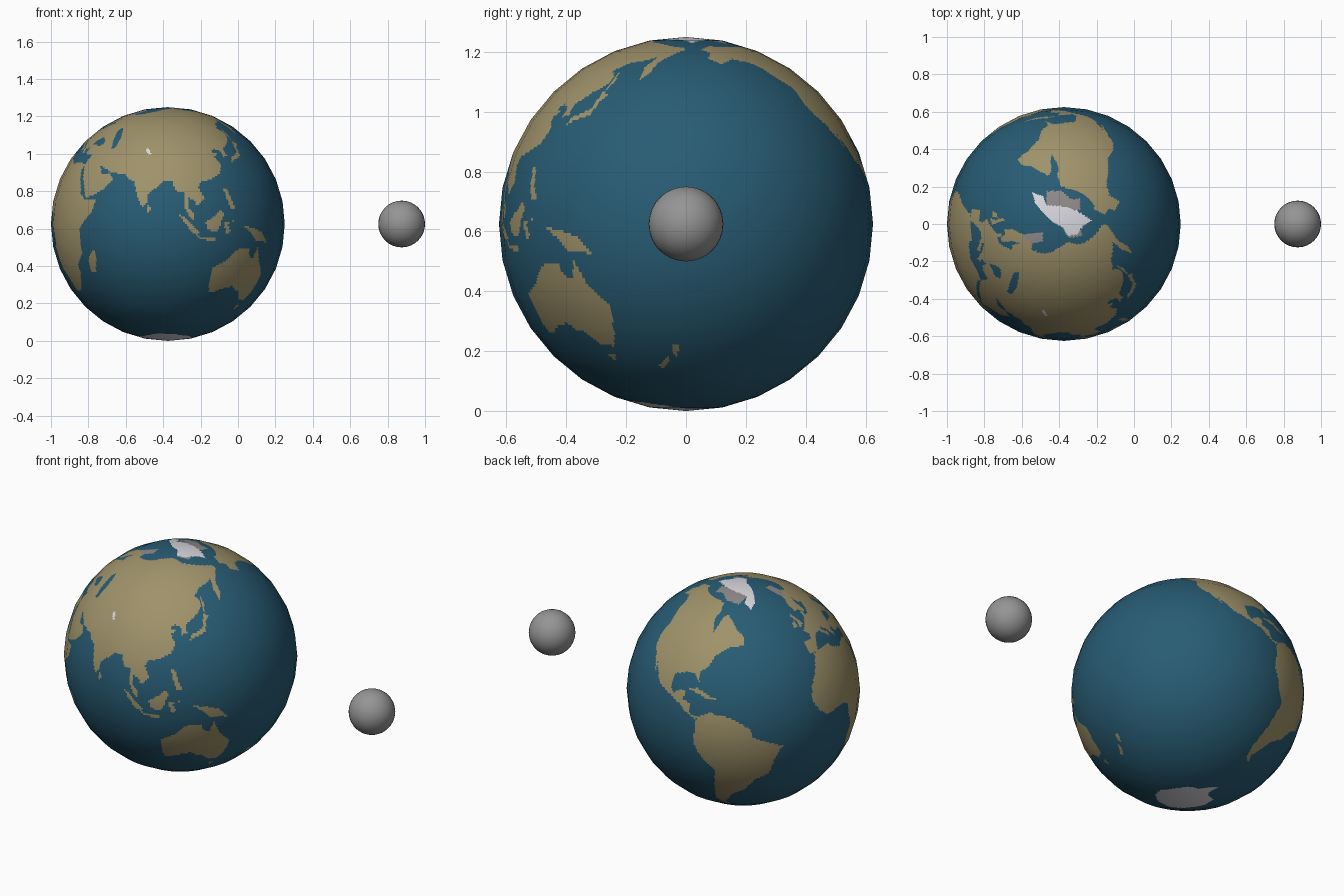
import bpy
import math
from mathutils import Vector

R, CENTRE = 0.625, Vector((-0.375, 0, 0.625))
SEG, RINGS, N = 32, 16, 12          # coarse facets, and paint cells per facet
COLS, ROWS = SEG * N, RINGS * N
STEP = 360 / COLS


def material(name, rgb):
    m = bpy.data.materials.new(name)
    m.diffuse_color = (*rgb, 1)
    return m


OCEAN, LAND, ICE, TUNDRA = range(4)
globe_mats = [material("ocean blue", (0.021, 0.107, 0.175)),
              material("land tan", (0.35, 0.29, 0.145)),
              material("ice white", (0.68, 0.68, 0.72)),
              material("tundra grey", (0.27, 0.255, 0.25))]
moon_mat = material("moon grey", (0.30, 0.30, 0.30))


def direction(lon, lat):
    a, b = math.radians(lon), math.radians(lat)
    return Vector((-math.cos(b) * math.cos(a), -math.cos(b) * math.sin(a), math.sin(b)))


def inside(x, y, poly):
    hit = False
    x0, y0 = poly[-1]
    for x1, y1 in poly:
        if (y1 > y) != (y0 > y) and x < (x0 - x1) * (y - y1) / (y0 - y1) + x1:
            hit = not hit
        x0, y0 = x1, y1
    return hit


cells = [[OCEAN] * COLS for _ in range(ROWS)]


def cell_centre(i, j):
    return -180 + (i + 0.5) * STEP, -90 + (j + 0.5) * STEP


def paint(mat, *poly):
    """Paint a longitude / latitude outline."""
    lons, lats = zip(*poly)
    for j in range(max(0, int((min(lats) + 90) / STEP)), min(ROWS, int((max(lats) + 90) / STEP) + 1)):
        for i in range(max(0, int((min(lons) + 180) / STEP)), min(COLS, int((max(lons) + 180) / STEP) + 1)):
            if inside(*cell_centre(i, j), poly):
                cells[j][i] = mat


def paint_cap(mat, sign, *poly):
    """Paint an outline seen along the polar axis, in units of the radius."""
    for j in range(ROWS):
        if cell_centre(0, j)[1] * sign > 60:
            for i in range(COLS):
                d = direction(*cell_centre(i, j))
                if inside(d.x, d.y, poly):
                    cells[j][i] = mat


# Europe
paint(LAND, (-9, 37), (-9, 43), (-2, 43.5), (-1, 46), (-4, 48.5), (2, 51), (8, 54), (8, 57), (11, 57),
      (11, 54), (18, 55), (22, 58), (28, 60), (22, 61), (24, 66), (18, 62), (17, 57), (13, 56),
      (10, 59.5), (5, 59), (6, 64), (14, 69), (25, 73), (40, 69), (45, 71), (45, 38), (36, 36.5),
      (30, 36.5), (27, 38), (27, 41), (23, 40), (24, 38), (22, 36.5), (20, 40), (19, 42), (13, 45.5),
      (13, 44), (18, 40.5), (16, 38), (15, 40), (10, 44), (4, 43.5), (0, 40), (-2, 37), (-6, 36))
# Northern Asia
paint(LAND, (44, 36), (44, 70), (55, 72), (68, 75), (72, 77), (85, 79), (100, 81), (112, 80), (130, 77),
      (150, 75), (165, 73), (178, 71), (179.5, 68.5), (170, 65), (163, 61), (161, 55), (157, 51),
      (156, 57), (160, 64), (155, 62), (143, 59.5), (137, 55), (141, 52), (140, 48), (133, 43),
      (128, 40), (129, 36), (126, 35), (125, 39), (121, 40), (118, 38.5), (122, 37), (119, 35),
      (122, 31), (100, 30))
# Southern Asia
paint(LAND, (122, 31), (120, 26), (114, 22.5), (108, 21.5), (106, 18.5), (109, 13), (107, 10.5), (105, 9),
      (103, 12), (100, 13.5), (100, 9), (103.5, 4), (103.5, 1.5), (101, 3), (98.5, 8), (98, 16),
      (94.5, 16), (92, 22), (88, 21.5), (80, 15), (80, 11), (77.5, 8), (75, 12), (73, 18), (72, 21),
      (69, 22.5), (66, 25), (57, 26.5), (51, 29), (48, 30), (51, 25), (56, 26), (59.5, 22.5),
      (55, 17.5), (45, 13), (43, 13), (39, 21), (35, 28), (34.5, 31.5), (36, 36.5), (44, 39), (100, 32))
# Africa and its large island
paint(LAND, (-6, 36), (10, 37), (11, 34), (20, 31), (25, 32), (34.5, 31), (33, 28), (37, 20), (39, 15),
      (43, 12), (51, 12), (48, 5), (40, -3), (40, -15), (35, -20), (35, -24), (32, -28), (27, -34),
      (19, -35), (17, -29), (12, -17), (13, -7), (9, -1), (9, 4), (5, 6), (-4, 5), (-8, 4.5),
      (-13, 8), (-17, 14), (-16, 21), (-10, 29))
paint(LAND, (49, -12), (50, -16), (47, -25), (44, -24), (44, -18))
# Australia, New Zealand
paint(LAND, (114, -22), (122, -18), (126, -14), (130, -12), (136, -12), (136, -15), (140, -17.5),
      (142, -11), (146, -19), (153, -26), (152, -35), (149, -41), (143, -40), (138, -35), (135, -35),
      (131, -32), (124, -33.5), (118, -36), (115, -35))
paint(LAND, (144.5, -44.5), (148, -44.5), (147, -47), (145.5, -47))
paint(LAND, (174, -40), (178, -41), (176, -45), (174, -43))
paint(LAND, (172, -45), (173, -46.5), (169, -51), (167, -49.5))
# North America
paint(LAND, (-167, 69), (-156, 73), (-140, 72), (-125, 72), (-110, 72), (-95, 72), (-85, 71), (-84, 68),
      (-82, 65), (-85, 61), (-82, 56), (-80, 52.5), (-78, 57), (-77, 62), (-72, 64), (-65, 60),
      (-60, 55), (-55, 52), (-54, 47), (-65, 45.5), (-70, 43), (-74, 40), (-76, 35), (-81, 31),
      (-80, 26), (-82, 28), (-84, 30), (-90, 29.5), (-97, 27), (-97, 20), (-94, 18), (-90, 21),
      (-87, 21), (-88, 16), (-83, 15), (-83, 10), (-78, 9), (-80, 7.5), (-85, 10), (-88, 13),
      (-95, 16), (-105, 20), (-109, 25), (-113, 30), (-110, 23), (-117, 32), (-121, 35), (-124, 41),
      (-124, 48), (-130, 54), (-137, 60), (-148, 62.5), (-158, 59), (-165, 63), (-161, 66))
paint(LAND, (-85, 22), (-80, 23.3), (-74, 20.5), (-69, 19), (-74, 18.5), (-78, 20.3))
# South America
paint(LAND, (-79, 9), (-72, 12), (-62, 10.5), (-52, 5), (-50, 0), (-44, -2.5), (-35, -6), (-39, -13),
      (-41, -22), (-48, -26), (-54, -34), (-58, -37), (-62, -40), (-66, -46), (-69, -51), (-66, -55),
      (-72, -53), (-75, -47), (-73, -38), (-70, -20), (-76, -14), (-81, -5), (-80, 1))
# Islands of south-east and east Asia
paint(LAND, (131, -1), (138, -2), (145, -4.5), (150, -10), (145, -8), (140, -8.5), (137, -5))
paint(LAND, (109, 1), (114, 4), (117, 7), (119, 5), (117, 0), (115, -4), (110, -3))
paint(LAND, (95, 5.5), (100, 2), (106, -4), (105, -6), (101, -3))
paint(LAND, (105, -6), (114, -7), (114, -8.5), (106, -7.5))
paint(LAND, (119, 1), (125, 1.5), (121, 0), (123, -4), (120, -5))
paint(LAND, (120, 18), (122, 18), (124, 12), (126, 7), (123, 8), (121, 13))
paint(LAND, (130, 32), (135, 34), (140, 35.5), (142, 41), (145, 44), (141, 45), (139, 38), (132, 35))
paint(LAND, (142, 54), (143.5, 50), (142, 46))
paint(LAND, (80, 9.5), (82, 7), (80, 6))
# Islands of western Europe
paint(LAND, (-5, 50), (1, 52), (-2, 56), (-3, 59), (-6, 58), (-3, 54))
paint(LAND, (-10, 52), (-6, 52), (-6, 55), (-9, 54.5))
# Inland seas
paint(OCEAN, (28, 43), (31, 47), (36, 48), (41, 44), (38, 42.5))
paint(OCEAN, (47, 56), (51, 51), (54, 46), (53, 41), (50, 40), (49, 44), (47, 48), (44, 53))
# Mountain ice
paint(ICE, (75.5, 40), (78, 40), (79, 38), (80, 36), (78, 36.5))
# Arctic tundra and ice
paint_cap(TUNDRA, 1, (-.15, .28), (-.03, .29), (.07, .21), (.14, .22), (.14, .12), (.03, .13), (-.15, .16))
paint_cap(TUNDRA, 1, (-.36, -.09), (-.18, -.07), (-.18, -.15), (-.29, -.17))
paint_cap(TUNDRA, 1, (.02, -.09), (.14, -.03), (.16, -.1), (.05, -.12))
paint_cap(ICE, 1, (-.27, .27), (-.18, .24), (-.15, .16), (.03, .15), (.12, .11), (.24, .03), (.16, -.02),
          (.12, -.09), (.03, -.10), (-.01, -.03), (-.10, .02), (-.19, .11), (-.25, .18))
# Antarctic ice
south = [(-55, -74), (-70, -78), (-84, -82), (-130, -82), (169, -80), (150, -76), (125, -73), (100, -71),
         (77, -70), (57, -72), (17, -74), (-10, -75), (-35, -80), (-50, -79)]
paint_cap(ICE, -1, *[direction(*p).xy for p in south])

# Globe: a 32 x 16 faceted sphere, each flat facet divided into paint cells


def facet_point(i, j):
    a, s = divmod(i, N)
    b, t = divmod(j, N)
    corner = lambda p, q: direction(-180 + p * 360 / SEG, -90 + q * 180 / RINGS)
    low = corner(a, b).lerp(corner(a + 1, b), s / N)
    return low if t == 0 else low.lerp(corner(a, b + 1).lerp(corner(a + 1, b + 1), s / N), t / N)


verts = [Vector((0, 0, -1))]
for j in range(1, ROWS):
    verts += [facet_point(i, j) for i in range(COLS)]
verts.append(Vector((0, 0, 1)))
last = len(verts) - 1
index = lambda i, j: 0 if j == 0 else last if j == ROWS else 1 + (j - 1) * COLS + i % COLS
faces, mats = [], []
for j in range(ROWS):
    for i in range(COLS):
        ring = [index(i, j), index(i + 1, j), index(i + 1, j + 1), index(i, j + 1)]
        faces.append(list(dict.fromkeys(ring)))
        mats.append(cells[j][i])
mesh = bpy.data.meshes.new("globe")
mesh.from_pydata([v * R for v in verts], [], faces)
for m in globe_mats:
    mesh.materials.append(m)
mesh.polygons.foreach_set("material_index", mats)
mesh.polygons.foreach_set("use_smooth", [True] * len(faces))
mesh.update()
mesh.normals_split_custom_set_from_vertices([v.normalized() for v in verts])
globe = bpy.data.objects.new("globe", mesh)
globe.location = CENTRE
bpy.context.collection.objects.link(globe)

# Moon
bpy.ops.mesh.primitive_uv_sphere_add(segments=32, ring_count=16, radius=0.125, location=(0.875, 0, 0.625))
moon = bpy.context.object
moon.name = "moon"
moon.data.materials.append(moon_mat)
bpy.ops.object.shade_smooth()
